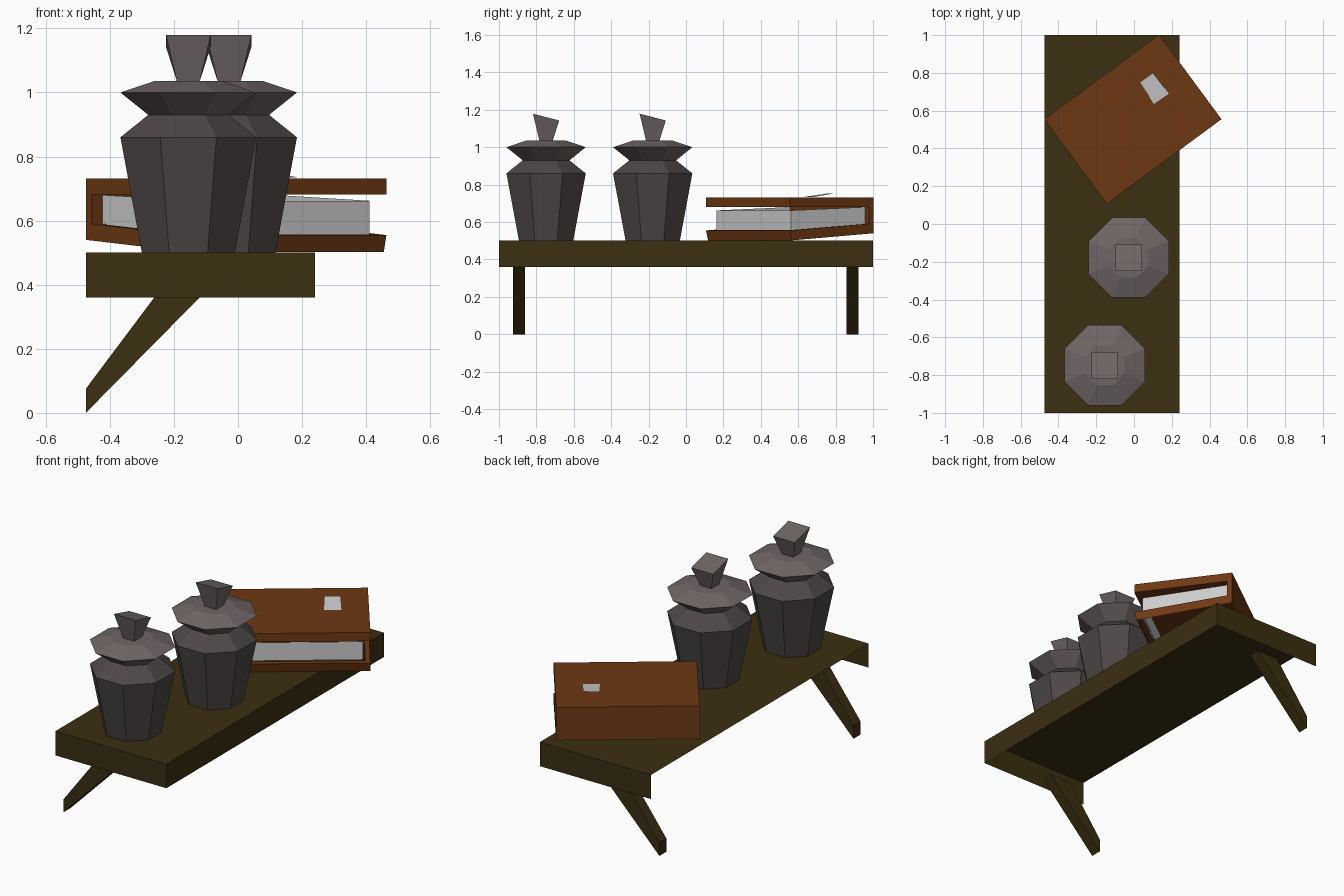
import bpy, bmesh, math
from mathutils import Vector, Matrix

if "Cube" in bpy.data.objects:
    bpy.data.objects.remove(bpy.data.objects["Cube"])


def material(name, rgb):
    m = bpy.data.materials.new(name)
    m.diffuse_color = (*rgb, 1)
    m.use_nodes = True
    m.node_tree.nodes["Principled BSDF"].inputs["Base Color"].default_value = m.diffuse_color
    return m


WOOD = material("dark_wood", (0.045, 0.029, 0.006))
LEATHER = material("brown_leather", (0.155, 0.040, 0.007))
PAPER = material("paper", (0.58, 0.58, 0.55))
BODY = material("jar_body", (0.075, 0.062, 0.062))
LID = material("jar_lid", (0.16, 0.13, 0.13))


def finish(bm, name, mat, drop=None, matrix=None):
    """Fix normals, remove the open sides, place the part."""
    bmesh.ops.recalc_face_normals(bm, faces=bm.faces)
    bm.normal_update()
    if drop:
        bmesh.ops.delete(bm, geom=[f for f in bm.faces if drop(f)], context='FACES')
    if matrix:
        bm.transform(matrix)
    me = bpy.data.meshes.new(name)
    bm.to_mesh(me)
    bm.free()
    me.materials.append(mat)
    ob = bpy.data.objects.new(name, me)
    bpy.context.collection.objects.link(ob)
    return ob


def loft(rings):
    """Closed skin through rings of equal point count."""
    bm = bmesh.new()
    vs = [[bm.verts.new(p) for p in r] for r in rings]
    n = len(vs[0])
    for a, b in zip(vs, vs[1:]):
        for i in range(n):
            j = (i + 1) % n
            bm.faces.new((a[i], a[j], b[j], b[i]))
    bm.faces.new(vs[0][::-1])
    bm.faces.new(vs[-1])
    return bm


def ring(cx, cy, z, apothem, n, tilt=0):
    """Regular polygon with flat sides on the axes; tilt slopes it along y."""
    r = apothem / math.cos(math.pi / n)
    pts = []
    for i in range(n):
        a = (i + 0.5) * 2 * math.pi / n
        y = r * math.sin(a)
        pts.append((cx + r * math.cos(a), cy + y, z + tilt * y))
    return pts


def extrude_xz(profile, y0, y1):
    return loft([[(x, y, z) for x, z in profile] for y in (y0, y1)])


# Shelf board: hollow, open underneath and at the wall side
finish(extrude_xz([(-0.475, 0.36), (0.24, 0.36), (0.24, 0.50), (-0.475, 0.50)], -1, 1),
       "shelf", WOOD, lambda f: f.normal.z < -0.5 or f.normal.x < -0.5)

# Slanted brackets
strut = [(-0.475, 0.0), (-0.475, 0.075), (-0.26, 0.362), (-0.118, 0.362)]
for side, y in (("front", -0.893), ("back", 0.89)):
    finish(extrude_xz(strut, y - 0.033, y + 0.033), side + "_bracket", WOOD)

# Two octagonal jars with lids and flared knobs
for tag, cx, cy in (("front", -0.155, -0.748), ("middle", -0.028, -0.178)):
    def stack(levels):
        return loft([ring(cx, cy, z, r, 8) for r, z in levels])
    finish(stack([(0.145, 0.50), (0.212, 0.86), (0.125, 0.93)]), tag + "_jar_body", BODY,
           lambda f: abs(f.normal.z) > 0.99)
    finish(stack([(0.125, 0.93), (0.212, 1.0), (0.105, 1.036)]), tag + "_jar_lid", LID,
           lambda f: f.normal.z < -0.99)
    finish(loft([ring(cx, cy, 1.036, 0.036, 4), ring(cx, cy, 1.161, 0.07, 4, -0.26)]),
           tag + "_jar_knob", LID, lambda f: f.normal.z < -0.99)

# Book frame: local x runs from spine to fore edge, local y along the spine
place = Matrix.Translation((-0.475, 0.555, 0)) @ Matrix.Rotation(math.radians(-53.6), 4, 'Z')
L = 0.755

# Book cover: C-shaped section, open underneath, with a ledge around the pages
cover = [(0, 0.54), (0, 0.732), (0.557, 0.732), (0.557, 0.681), (0.03, 0.681),
         (0.03, 0.59), (0.557, 0.555), (0.543, 0.502)]
bm = extrude_xz(cover, 0, L)
bmesh.ops.recalc_face_normals(bm, faces=bm.faces)
bm.normal_update()
floor = [f for f in bm.faces if f.normal.z > 0.9 and f.calc_center_median().z < 0.65]
bmesh.ops.inset_region(bm, faces=floor, thickness=0.037)
bmesh.ops.delete(bm, geom=floor, context='FACES')
finish(bm, "book_cover", LEATHER,
       lambda f: f.normal.z < -0.9 and f.calc_center_median().z < 0.6, place)

# Page block: only the three visible page edges
pages = [(0.03, 0.588), (0.03, 0.68), (0.52, 0.662), (0.52, 0.556)]
finish(extrude_xz(pages, 0.043, 0.716), "book_pages", PAPER,
       lambda f: abs(f.normal.z) > 0.9 or f.normal.x < -0.9, place)

# Loose paper slip on the book
bm = bmesh.new()
bm.faces.new([bm.verts.new(p) for p in ((0.03, 0.75, 0.752), (0.105, 0.635, 0.735),
                                       (0.185, 0.69, 0.735), (0.10, 0.80, 0.754))])
finish(bm, "paper_slip", PAPER)
